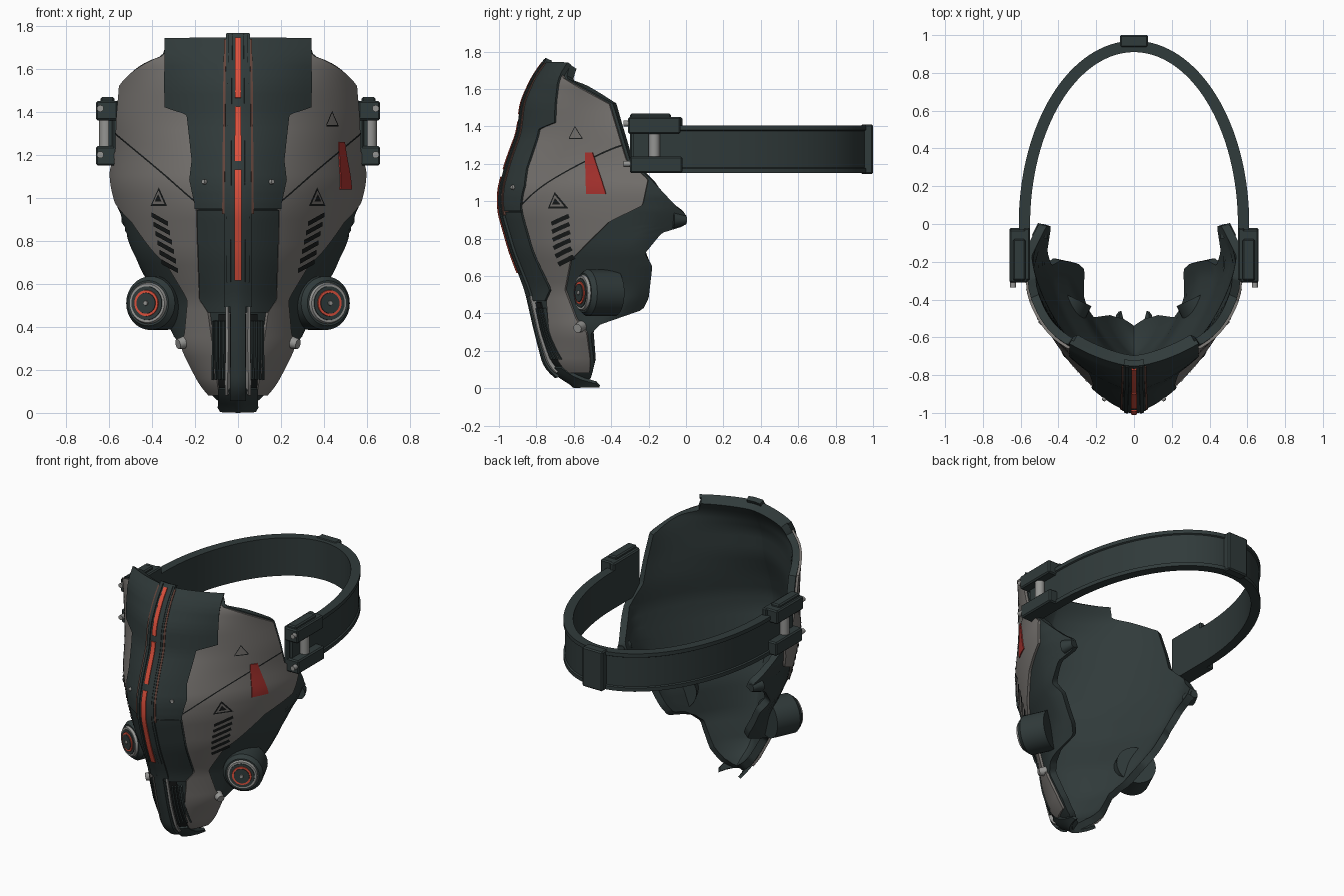
import bpy, bmesh, math
from mathutils import Vector

if "Cube" in bpy.data.objects:
    bpy.data.objects.remove(bpy.data.objects["Cube"])


def material(name, rgb):
    m = bpy.data.materials.new(name)
    m.use_nodes = True
    m.diffuse_color = (*rgb, 1)
    m.node_tree.nodes["Principled BSDF"].inputs["Base Color"].default_value = (*rgb, 1)
    return m


DARK = material("dark slate", (.03, .043, .043))
GRAY = material("warm gray", (.2, .187, .175))
METAL = material("light metal", (.3, .3, .29))
BLACK = material("black", (.01, .012, .012))
RED = material("red paint", (.43, .035, .03))
GLOW = material("glowing red", (.72, .08, .045))
BROWN = material("brown trim", (.13, .06, .045))

# Mask body: height, front depth, half width, curve depth
BODY = [(.01, -.58, .05, .1), (.05, -.66, .1, .18), (.12, -.75, .16, .25), (.31, -.8, .28, .34),
        (.53, -.85, .38, .58), (.74, -.93, .49, .68), (.95, -.99, .56, .8), (1.06, -.99, .585, .8),
        (1.2, -.95, .585, .75), (1.36, -.89, .575, .6), (1.52, -.87, .56, .52),
        (1.65, -.81, .54, .36), (1.76, -.73, .57, .36)]
# Rear rim of the shell, lower limit of the gray plates, and outline of the dark centre
REAR = [(.01, -.56), (.05, -.51), (.13, -.49), (.29, -.51), (.34, -.46), (.42, -.23), (.48, -.2),
        (.65, -.18), (.72, -.22), (.83, -.13), (.87, 0), (.93, 0), (.97, -.05), (1.12, -.19),
        (1.22, -.3), (1.52, -.39), (1.66, -.64), (1.73, -.62)]
JAW = [(.1, -.51), (.28, -.51), (.37, -.58), (.53, -.64), (.69, -.61), (.89, -.41), (.98, -.23),
       (1.12, -.2), (1.14, 0)]
CENTRE = [(.1, .08), (.47, .13), (.53, .17), (.8, .18), (.97, .185), (1.08, .21), (1.17, .2),
          (1.385, .225), (1.42, .325), (1.73, .33)]
POWER = 1.5


def lerp(table, z, k=1):
    if z <= table[0][0]:
        return table[0][k]
    for a, b in zip(table, table[1:]):
        if z <= b[0]:
            return a[k] + (b[k] - a[k]) * (z - a[0]) / (b[0] - a[0])
    return table[-1][k]


def body(z):
    yc, w, d = (sum(lerp(BODY, z + s, k) for s in (-.03, 0, .03)) / 3 for k in (1, 2, 3))
    return yc + .02, w, d


def surf(t, z):
    """Point on the mask; t runs sideways from the centre line."""
    yc, w, d = body(z)
    v = t * t / d
    h = (1 - (1 - v) ** POWER) ** (1 / POWER) if v < 1 else 1 - .4 * (v - 1)
    return Vector((math.copysign(w * h, t), yc + t * t, z))


def t_at_x(x, z):
    yc, w, d = body(z)
    u = min(abs(x) / w, 1)
    return math.copysign(math.sqrt(d * (1 - (1 - u ** POWER) ** (1 / POWER))), x)


def t_at_y(y, z):
    return math.sqrt(max(y - body(z)[0], 0))


def lifted(t, z, off):
    e = .004
    n = (surf(t + e, z) - surf(t - e, z)).cross(surf(t, z + e) - surf(t, z - e))
    return surf(t, z) + n.normalized() * off


def make(name, verts, faces, mat):
    me = bpy.data.meshes.new(name)
    me.from_pydata([tuple(v) for v in verts], [], faces)
    me.materials.append(mat)
    ob = bpy.data.objects.new(name, me)
    bpy.context.collection.objects.link(ob)
    return ob


def patch(name, z0, z1, spans, thick, mat, cols=8, step=.02):
    """Plate following the mask; each span is a pair of functions of height."""
    rows = max(2, round((z1 - z0) / step))
    verts, faces = [], []
    for lo, hi in spans:
        base = len(verts)
        for i in range(rows + 1):
            z = z0 + (z1 - z0) * i / rows
            a, b = lo(z), hi(z)
            verts += [surf(a + (b - a) * j / cols, z) for j in range(cols + 1)]
        for i in range(rows):
            for j in range(cols):
                k = base + i * (cols + 1) + j
                faces.append((k, k + 1, k + cols + 2, k + cols + 1))
    ob = make(name, verts, faces, mat)
    mod = ob.modifiers.new("thickness", 'SOLIDIFY')
    mod.thickness, mod.offset = abs(thick), math.copysign(1, thick)
    return ob


def both(lo, hi):
    return [(lo, hi), (lambda z: -hi(z), lambda z: -lo(z))]


def middle(f):
    return [(lambda z: -f(z), f)]


def at_x(x):
    return lambda z: t_at_x(x, z)


def line(name, p, q, width, mat, off=.02, n=6):
    """Thin painted line between two front positions."""
    verts = []
    for i in range(n + 1):
        x, z = (p[k] + (q[k] - p[k]) * i / n for k in (0, 1))
        verts += [lifted(t_at_x(x, z + s), z + s, off) for s in (-width / 2, width / 2)]
    faces = [(2 * i, 2 * i + 2, 2 * i + 3, 2 * i + 1) for i in range(n)]
    if q[0] < p[0]:
        faces = [f[::-1] for f in faces]
    return make(name, verts, faces, mat)


def tube(name, a, b, r, mat, r2=None, segs=32):
    a, b = Vector(a), Vector(b)
    bm = bmesh.new()
    bmesh.ops.create_cone(bm, cap_ends=True, segments=segs, radius1=r,
                          radius2=r if r2 is None else r2, depth=(b - a).length)
    rot = (b - a).to_track_quat('Z', 'Y')
    for v in bm.verts:
        v.co = rot @ v.co + (a + b) / 2
    ob = make(name, [], [], mat)
    bm.to_mesh(ob.data)
    bm.free()
    return ob


def box(name, lo, hi, mat, bevel=.008):
    lo, hi = Vector(lo), Vector(hi)
    bm = bmesh.new()
    bmesh.ops.create_cube(bm, size=1)
    for v in bm.verts:
        v.co = Vector([c * abs(s) for c, s in zip(v.co, hi - lo)]) + (lo + hi) / 2
    ob = make(name, [], [], mat)
    bm.to_mesh(ob.data)
    bm.free()
    mod = ob.modifiers.new("edges", 'BEVEL')
    mod.width, mod.segments = bevel, 1
    return ob


# Shell and large plates
patch("mask_shell", .01, 1.73, middle(lambda z: t_at_y(lerp(REAR, z), z)), -.045, DARK, 48, .015)
front = lambda z: t_at_x(lerp(CENTRE, z), z)
rear = lambda z: max(front(z), t_at_y(min(lerp(REAR, z) - .015, lerp(JAW, z)), z))
patch("cheek_plates", .09, 1.67, both(front, rear), .015, GRAY, 20, .015)
patch("forehead_plate", .95, 1.73, middle(front), .026, DARK, 24, .01)
patch("nose_plate", .47, .945, middle(lambda z: t_at_x(lerp(CENTRE, z) - .005, z)), .02, DARK, 16)

# Central spine, trim and lights
patch("spine", .5, 1.75, middle(at_x(.05)), .034, DARK, 8)
patch("spine_trim", .93, 1.72, both(at_x(.05), at_x(.06)), .032, BROWN, 2)
patch("spine_rails", .62, 1.74, both(at_x(.022), at_x(.04)), .04, DARK, 2)
for z0, z1 in ((.63, 1.12), (1.16, 1.42), (1.46, 1.72)):
    patch("spine_light", z0, z1, middle(at_x(.011)), .041, GLOW, 2)

# Mouth grille
patch("mouth_recess", .1, .46, both(at_x(.03), at_x(.085)), .008, BLACK, 4)
patch("mouth_bar", .08, .52, middle(at_x(.024)), .034, DARK, 6)
patch("mouth_pipes", .1, .53, both(at_x(.033), at_x(.045)), .03, METAL, 2)
for x in (.055, .07, .085, .1):
    patch("mouth_ribs", .16, .43, both(at_x(x), at_x(x + .008)), .022, DARK, 1)
patch("chin_plate", .015, .12, middle(at_x(.08)), .02, DARK, 8)

for s in (-1, 1):
    # Cheek seam, vents and emblem
    line("cheek_seam", (s * .19, .985), (s * .555, 1.3), .009, BLACK, .018, 24)
    for i in range(6):
        x, z = .385 - .009 * i, .925 - .043 * i
        line("cheek_vent", (s * (x - .075), z - .042), (s * x, z), .021, BLACK)
    for size, off, mat in ((.045, .019, BLACK), (.032, .021, GRAY), (.018, .023, BLACK)):
        pts = [(0, 1.1), (-.85, -.8), (.85, -.8)]
        verts = [lifted(t_at_x(s * .353 + size * px, 1 + size * pz), 1 + size * pz, off)
                 for px, pz in pts]
        make("cheek_emblem", verts, [(0, 1, 2)], mat)

    # Rivets and jaw bolts
    p, q = (lifted(t_at_x(s * .14, 1.07), 1.07, o) for o in (.02, .04))
    tube("brow_rivet", p, q, .014, METAL, .01, 12)
    p, q = (lifted(s * t_at_y(-.56, .33), .33, o) for o in (-.01, .045))
    tube("jaw_bolt", p, q, .032, METAL, .024, 12)

    # Filter pods
    c, axis = Vector((s * .415, -.545, .51)), Vector((s * .42, -.9, 0)).normalized()
    for name, a, b, r, r2, mat in (("pod_body", -.18, -.02, .125, .125, DARK),
                                   ("pod_shoulder", -.02, .005, .125, .105, DARK),
                                   ("pod_ring", 0, .02, .098, .09, METAL),
                                   ("pod_face", .01, .024, .08, .078, DARK),
                                   ("pod_light", .02, .029, .062, .06, GLOW),
                                   ("pod_hub", .02, .033, .05, .048, DARK),
                                   ("pod_screw", .03, .04, .013, .01, METAL)):
        tube(name, c + axis * a, c + axis * b, r, mat, r2)

    # Hinge brackets
    box("upper_bracket", (s * .56, -.31, 1.36), (s * .66, -.03, 1.45), DARK)
    box("bracket_cap", (s * .575, -.3, 1.44), (s * .64, -.08, 1.468), DARK)
    box("lower_bracket", (s * .56, -.3, 1.15), (s * .66, -.02, 1.24), DARK)
    box("bracket_plate", (s * .55, -.3, 1.16), (s * .585, -.02, 1.45), DARK)
    tube("hinge_pin", (s * .615, -.17, 1.22), (s * .615, -.17, 1.38), .03, METAL)
    for z in (1.2, 1.415):
        tube("bracket_bolt", (s * .64, -.335, z), (s * .64, -.28, z), .016, METAL, None, 12)
    # Knob on the tip of the jaw
    tube("jaw_knob", (s * .5, -.07, .9), (s * .485, 0, .9), .045, DARK, .025, 10)

# Painted red mark and chevron on the left cheek
low = lambda z: t_at_y(-.525 - .005 * (z - 1.04) / .22, z)
high = lambda z: t_at_y(-.42 - .07 * (z - 1.04) / .22, z)
patch("red_mark", 1.04, 1.26, [(low, high)], .021, RED, 4)
for x in (.395, .45):
    line("chevron", (x, 1.335), (.422, 1.4), .008, BLACK)
line("chevron_base", (.395, 1.335), (.45, 1.335), .006, BLACK)

# Head strap with raised edges
path = [(.58, -.28), (.58, -.14)]
path += [(.58 * math.cos(a), .94 * math.sin(a)) for a in (math.pi * i / 64 for i in range(65))]
path += [(-.58, -.14), (-.58, -.28)]
profile = [(-.03, 1.15), (.03, 1.15), (.03, 1.175), (.021, 1.18), (.021, 1.375), (.03, 1.38),
           (.03, 1.405), (-.03, 1.405)]
verts, faces, n = [], [], len(profile)
for i, p in enumerate(path):
    a, b = path[max(i - 1, 0)], path[min(i + 1, len(path) - 1)]
    out = Vector((b[1] - a[1], a[0] - b[0])).normalized()
    verts += [(p[0] + out.x * o, p[1] + out.y * o, z) for o, z in profile]
for i in range(len(path) - 1):
    for j in range(n):
        k, m = i * n + j, i * n + (j + 1) % n
        faces.append((k, k + n, m + n, m))
faces += [tuple(range(n)), tuple(range(len(verts) - 1, len(verts) - n - 1, -1))]
make("head_strap", verts, faces, DARK)
box("strap_clasp", (-.075, .935, 1.145), (.075, 1, 1.41), DARK)

# Bake the modifiers and smooth the curved faces
for ob in [o for o in bpy.context.scene.objects if o.type == 'MESH']:
    bpy.ops.object.select_all(action='DESELECT')
    ob.select_set(True)
    bpy.context.view_layer.objects.active = ob
    for mod in list(ob.modifiers):
        bpy.ops.object.modifier_apply(modifier=mod.name)
    bpy.ops.object.shade_smooth_by_angle(angle=math.radians(35))
